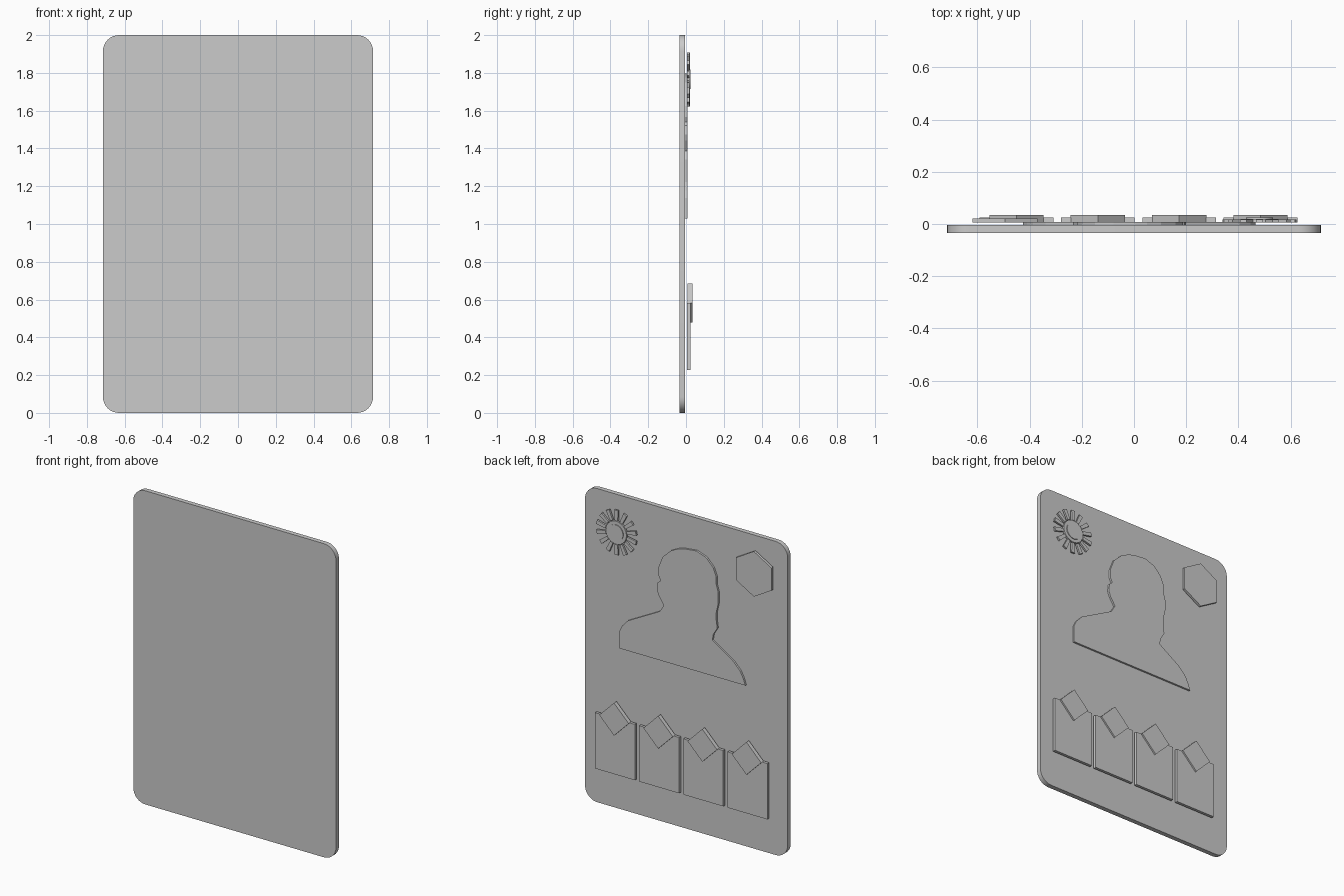
import bpy, bmesh
from math import sin, cos, pi, radians

if "Cube" in bpy.data.objects:
    bpy.data.objects.remove(bpy.data.objects["Cube"])


def prism(name, outlines, y0, y1, smooth=False):
    """Extrude one or more closed (x, z) outlines from y0 to y1."""
    bm = bmesh.new()
    for pts in outlines:
        a = [bm.verts.new((x, y0, z)) for x, z in pts]
        b = [bm.verts.new((x, y1, z)) for x, z in pts]
        n = len(pts)
        bm.faces.new(a)
        bm.faces.new(b[::-1])
        for i in range(n):
            j = (i + 1) % n
            bm.faces.new((a[j], a[i], b[i], b[j]))
    bmesh.ops.recalc_face_normals(bm, faces=bm.faces[:])
    me = bpy.data.meshes.new(name)
    bm.to_mesh(me)
    bm.free()
    ob = bpy.data.objects.new(name, me)
    bpy.context.collection.objects.link(ob)
    if smooth:
        bpy.ops.object.select_all(action='DESELECT')
        ob.select_set(True)
        bpy.context.view_layer.objects.active = ob
        bpy.ops.object.shade_smooth_by_angle(angle=radians(30))
    return ob


def polygon(cx, cz, rx, n, rz=None, start=pi / 2):
    rz = rz or rx
    return [(cx + rx * cos(start + 2 * pi * i / n),
             cz + rz * sin(start + 2 * pi * i / n)) for i in range(n)]


# Rounded backing plate
W, H, R = 0.715, 2.0, 0.085
plate = []
for k, (cx, cz) in enumerate([(W - R, H - R), (R - W, H - R), (R - W, R), (W - R, R)]):
    for i in range(9):
        t = k * pi / 2 + i * pi / 16
        plate.append((cx + R * cos(t), cz + R * sin(t)))
prism("backing_plate", [plate], -0.034, -0.004, True)

# Head and shoulders relief
bust = [(.465, 1.03), (.465, 1.138), (.446, 1.178), (.404, 1.222), (.18, 1.341),
        (.152, 1.387), (.187, 1.441), (.20, 1.475), (.194, 1.521), (.173, 1.539),
        (.187, 1.567), (.187, 1.624), (.159, 1.695), (.103, 1.748), (.05, 1.775),
        (.005, 1.787), (-.079, 1.796), (-.149, 1.771), (-.198, 1.72), (-.219, 1.669),
        (-.219, 1.619), (-.233, 1.572), (-.233, 1.502), (-.219, 1.441), (-.219, 1.391),
        (-.226, 1.342), (-.198, 1.297), (-.191, 1.257), (-.247, 1.221), (-.338, 1.163),
        (-.387, 1.113), (-.41, 1.07), (-.424, 1.03)]
prism("bust_relief", [bust], -0.004, 0.008)

# Row of four tiles, each with a diamond centred on its top edge
for i in range(4):
    x = -0.45 + 0.3115 * i
    tile = [(x - .141, .227), (x + .141, .227), (x + .141, .583), (x - .141, .583)]
    prism(f"tile_{i + 1}", [tile], 0.006, 0.024)
    prism(f"tile_diamond_{i + 1}", [polygon(x, .582, .104, 4)], 0.008, 0.034)

# Hexagon badge
prism("hexagon_badge", [polygon(-.494, 1.765, .144, 6)], 0.006, 0.022)

# Sunburst badge: tapered rays, disc and raised centre
SX, SZ, RAYS = 0.48, 1.767, 14
rays = []
for i in range(RAYS):
    t = 2 * pi * i / RAYS + pi / 2
    rays.append([(SX + r * cos(t) - w * sin(t), SZ + r * sin(t) + w * cos(t))
                 for r, w in ((.076, -.010), (.142, -.013), (.142, .013), (.076, .010))])
prism("sunburst_rays", rays, 0.006, 0.018)
prism("sunburst_disc", [polygon(SX, SZ, .073, 32)], 0.006, 0.019, True)
prism("sunburst_centre", [polygon(SX, SZ, .052, 32)], 0.012, 0.024, True)
